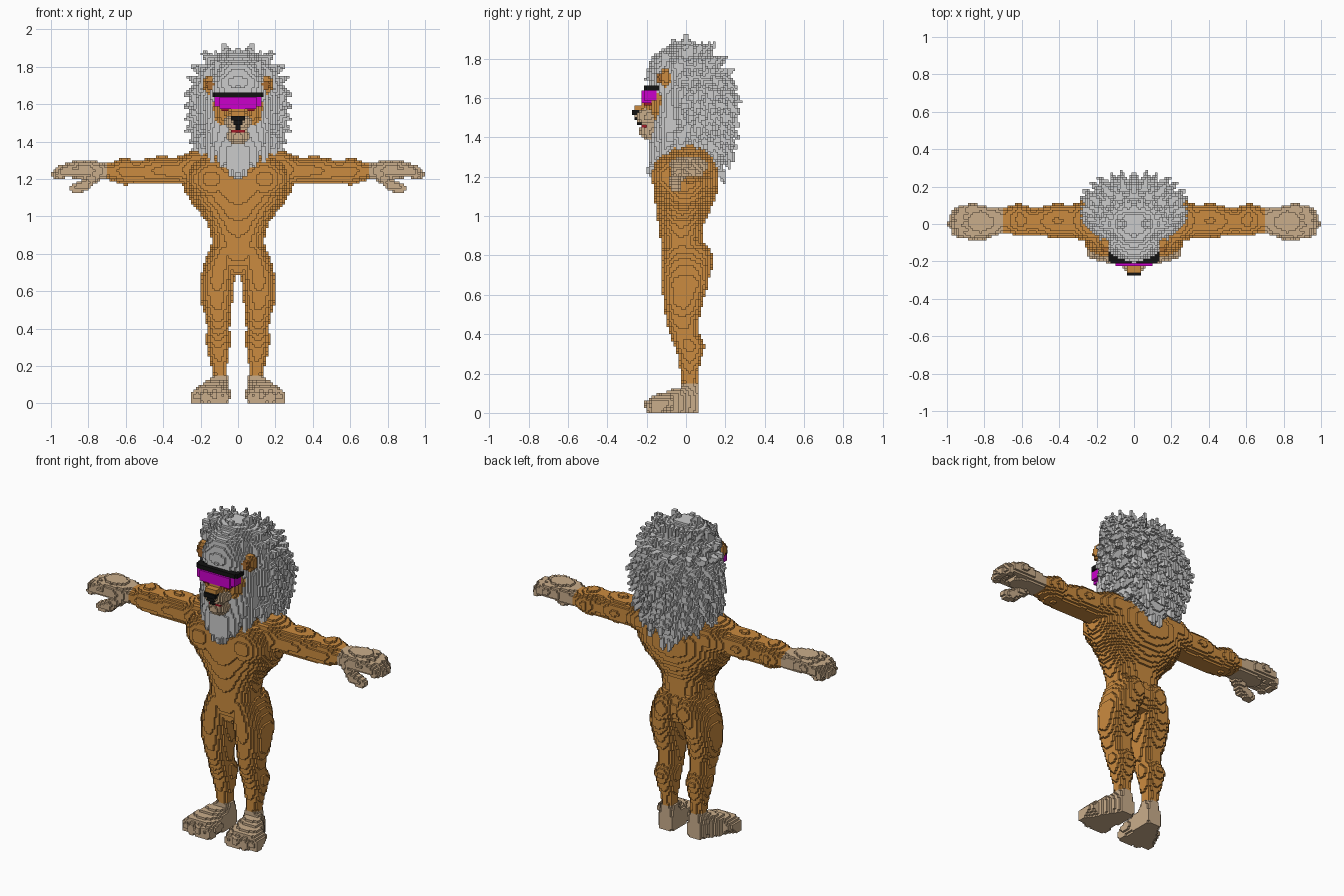
import bpy, math, random
from mathutils import Vector

random.seed(4)
H = 0.0125                      # voxel edge
cells = {}                      # (i, j, k) -> (part, colour)

COLOURS = {
    "golden_fur": (0.60, 0.26, 0.05), "tan_pads": (0.59, 0.42, 0.26),
    "silver_mane": (0.60, 0.60, 0.60), "black": (0.006, 0.006, 0.006),
    "magenta_lens": (0.60, 0.0, 0.60), "dark_red": (0.35, 0.01, 0.02),
    "inner_ear_brown": (0.40, 0.15, 0.03),
}


def fill(part, colour, lo, hi, inside):
    """Fill mirrored voxels inside a bounding box where the test holds."""
    a = [math.floor(v / H) for v in lo]
    b = [math.ceil(v / H) for v in hi]
    for i in range(max(0, a[0]), b[0]):
        for j in range(a[1], b[1]):
            for k in range(max(0, a[2]), b[2]):
                if inside((i + .5) * H, (j + .5) * H, (k + .5) * H):
                    cells[i, j, k] = cells[-i - 1, j, k] = (part, colour)


def blob(part, colour, c, r, p=2):
    fill(part, colour, [c[n] - r[n] for n in range(3)], [c[n] + r[n] for n in range(3)],
         lambda x, y, z: abs((x - c[0]) / r[0]) ** p + abs((y - c[1]) / r[1]) ** p
         + abs((z - c[2]) / r[2]) ** p <= 1)


def box(part, colour, lo, hi):
    fill(part, colour, lo, hi, lambda x, y, z: lo[0] < x < hi[0] and lo[1] < y < hi[1]
         and lo[2] < z < hi[2])


def tuft(part, colour, a, b, ra, rb):
    """Tapered capsule from a to b."""
    a, b = Vector(a), Vector(b)
    d, m = b - a, max(ra, rb)

    def test(x, y, z):
        q = Vector((x, y, z)) - a
        t = min(1, max(0, q.dot(d) / d.length_squared))
        return (q - d * t).length <= ra + (rb - ra) * t
    fill(part, colour, [min(a[n], b[n]) - m for n in range(3)],
         [max(a[n], b[n]) + m for n in range(3)], test)


def section(secs, t):
    """Smoothly blended section (cu, cv, ru, rv) at position t."""
    for s, e in zip(secs, secs[1:]):
        if s[0] <= t <= e[0]:
            f = (t - s[0]) / (e[0] - s[0])
            f = (f + f * f * (3 - 2 * f)) / 2
            return [s[n] + (e[n] - s[n]) * f for n in range(1, 5)]
    return None


def loft(part, colour, axis, secs, p=2.2):
    """Superelliptic sections along an axis; u, v are the other two axes in order."""
    u, v = [n for n in range(3) if n != axis]
    lo, hi = [0, 0, 0], [0, 0, 0]
    lo[axis], hi[axis] = secs[0][0], secs[-1][0]
    for n, c in ((u, 1), (v, 2)):
        lo[n] = min(s[c] - s[c + 2] for s in secs)
        hi[n] = max(s[c] + s[c + 2] for s in secs)
    cache = {}

    def test(*q):
        t = q[axis]
        if t not in cache:
            cache[t] = section(secs, t)
        s = cache[t]
        return s and abs((q[u] - s[0]) / s[2]) ** p + abs((q[v] - s[1]) / s[3]) ** p <= 1
    fill(part, colour, lo, hi, test)


# Body: torso, chest, seat, legs, arms
FUR, TAN, GREY = "golden_fur", "tan_pads", "silver_mane"
loft("body", FUR, 2, [
    (.69, 0, 0, .11, .09), (.78, 0, -.007, .15, .118), (.88, 0, -.022, .142, .108),
    (.95, 0, -.025, .158, .115), (1.02, 0, -.015, .2, .135), (1.08, 0, -.006, .255, .152),
    (1.15, 0, 0, .29, .165), (1.22, 0, 0, .3, .165), (1.3, 0, .012, .27, .133),
    (1.36, 0, .02, .2, .08)])
blob("body", FUR, (.14, -.08, 1.2), (.13, .095, .12))
blob("body", FUR, (.075, .05, .77), (.08, .09, .1))
loft("body", FUR, 2, [
    (.12, .095, .02, .036, .042), (.2, .1, .015, .043, .042), (.28, .103, .02, .058, .06),
    (.34, .107, .02, .068, .077), (.40, .105, -.008, .06, .075), (.46, .108, -.02, .068, .082),
    (.56, .115, -.015, .085, .1), (.66, .112, -.005, .094, .12), (.74, .097, 0, .088, .126),
    (.84, .075, -.01, .075, .11)])
loft("body", FUR, 0, [
    (.1, .02, 1.25, .12, .1), (.24, .02, 1.255, .115, .095), (.33, .015, 1.245, .09, .072),
    (.42, .018, 1.245, .09, .075), (.54, .012, 1.235, .072, .065), (.61, .025, 1.24, .086, .072),
    (.7, .02, 1.24, .068, .043)])

# Hands with curled fingers and a hanging thumb
loft("hands", TAN, 0, [
    (.7, .02, 1.24, .068, .044), (.76, .01, 1.245, .078, .05), (.82, .012, 1.25, .092, .05),
    (.89, .012, 1.25, .09, .044)], 2.6)
for y, tip in ((-.05, .95), (-.005, .972), (.04, .968), (.078, .945)):
    tuft("hands", TAN, (.86, y, 1.258), (tip - .03, y * .9, 1.245), .034, .032)
    tuft("hands", TAN, (tip - .03, y * .9, 1.245), (tip, y * .85, 1.222), .032, .025)
tuft("hands", TAN, (.76, -.03, 1.22), (.82, -.058, 1.17), .034, .032)
tuft("hands", TAN, (.82, -.058, 1.17), (.875, -.055, 1.15), .032, .025)
tuft("hands", TAN, (.82, -.058, 1.165), (.85, -.05, 1.145), .03, .026)

# Feet: ankle, splayed foot and four toes
loft("feet", TAN, 2, [(0, .095, .02, .05, .048), (.08, .095, .018, .046, .05),
                      (.155, .095, .018, .04, .042)], 2.6)
loft("feet", TAN, 1, [
    (-.18, .152, .04, .095, .045), (-.12, .146, .045, .095, .055), (-.05, .125, .05, .078, .075),
    (.02, .102, .055, .055, .09), (.065, .095, .045, .04, .06)], 3)
for x, y in ((.078, -.175), (.127, -.18), (.175, -.172), (.222, -.155)):
    tuft("feet", TAN, (x - .01, y + .06, .05), (x, y, .04), .035, .032)
    blob("feet", TAN, (x, y + .01, .025), (.03, .036, .028), 3)

# Mane: back mass, front mass with beard, and tapering tufts
BACK = [(1.22, 0, .12, .06, .07), (1.32, 0, .1, .14, .1), (1.4, 0, .07, .2, .14),
        (1.5, 0, .06, .235, .165), (1.6, 0, .06, .245, .175), (1.7, 0, .05, .23, .16),
        (1.78, 0, .02, .2, .14), (1.85, 0, 0, .13, .09), (1.885, 0, 0, .07, .05)]
loft("mane", GREY, 2, BACK, 2.4)
loft("mane", GREY, 2, [
    (1.2, 0, -.16, .02, .03), (1.27, 0, -.125, .075, .067), (1.35, 0, -.095, .14, .095),
    (1.42, 0, -.07, .18, .105), (1.6, 0, -.06, .18, .095), (1.66, 0, -.075, .165, .115),
    (1.72, 0, -.08, .15, .12), (1.8, 0, -.07, .12, .11), (1.87, 0, -.02, .08, .07)])
for row in range(10):
    z = 1.34 + row * .055
    cx, cy, rx, ry = section(BACK, z)
    rise = -.09 + .11 * max(0, (z - 1.5) / .34) if z < 1.7 else .02 + (z - 1.7) * .35
    for n in range(6):
        a = math.radians(-28 + n * 23.5 + (row % 2) * 10)
        ux, uy = math.cos(a), math.sin(a)
        e = (abs(ux) ** 2.4 + abs(uy) ** 2.4) ** (-1 / 2.4)
        px, py = ux * rx * e, cy + uy * ry * e
        out = random.uniform(.035, .055)
        tuft("mane", GREY, (px * .87, cy + (py - cy) * .85, z - rise * .4),
             (px + ux * out, py + abs(uy) * out * .7 + .015, z + rise * .6), .042, .008)
for a, b in (((.05, 0, 1.84), (.072, .0, 1.92)), ((.13, .01, 1.79), (.17, .02, 1.865)),
             ((.03, .07, 1.82), (.03, .12, 1.87)), ((0, -.05, 1.84), (0, -.06, 1.895)),
             ((.09, -.09, 1.78), (.11, -.12, 1.83)), ((.03, .13, 1.36), (.02, .19, 1.18)),
             ((.09, .13, 1.4), (.09, .22, 1.25)), ((.14, .1, 1.42), (.16, .19, 1.31)),
             ((.03, .14, 1.45), (.04, .225, 1.32)), ((.04, -.14, 1.35), (.035, -.185, 1.22)),
             ((.09, -.12, 1.38), (.085, -.17, 1.27)), ((.14, -.08, 1.4), (.14, -.13, 1.3)),
             ((0, -.13, 1.4), (0, -.185, 1.22)), ((.18, -.02, 1.4), (.2, -.03, 1.32)),
             ((.12, -.1, 1.45), (.11, -.15, 1.35)), ((0, -.13, 1.76), (0, -.2, 1.69))):
    tuft("mane", GREY, a, b, .05, .012)

# Ears with a darker inner bowl
blob("ears", FUR, (.15, -.105, 1.705), (.042, .028, .05))
blob("ears", "inner_ear_brown", (.15, -.135, 1.703), (.023, .016, .03))

# Face: cheeks, bridge, muzzle, mouth, chin, nose
blob("face", FUR, (0, -.1, 1.575), (.135, .092, .115), 2.5)
blob("face", FUR, (0, -.18, 1.545), (.06, .06, .045))
blob("muzzle", TAN, (.03, -.19, 1.505), (.042, .068, .045))
blob("muzzle", TAN, (0, -.165, 1.43), (.06, .072, .05))
box("mouth", "dark_red", (0, -.225, 1.45), (.0375, -.15, 1.4625))
box("nose", "black", (0, -.25, 1.4625), (.0125, -.2, 1.5))
box("nose", "black", (0, -.2625, 1.4875), (.025, -.2125, 1.5125))
box("nose", "black", (0, -.275, 1.5125), (.0375, -.2375, 1.5375))
box("muzzle", FUR, (0, -.2625, 1.5375), (.0375, -.2, 1.5625))

# Visor glasses: lens, lower tinted rim, top bar and temples
box("visor_lens", "magenta_lens", (0, -.225, 1.575), (.1, -.175, 1.6375))
box("visor_lens", "magenta_lens", (.1, -.2125, 1.5875), (.125, -.15, 1.6375))
box("visor_rim", "dark_red", (.05, -.2125, 1.5625), (.0875, -.175, 1.575))
box("visor_frame", "black", (0, -.2125, 1.6375), (.125, -.175, 1.6625))
box("visor_frame", "black", (.1125, -.2, 1.6375), (.1375, -.1375, 1.6625))

# One blocky mesh per part, keeping only exposed voxel faces
mats = {}
for name, rgb in COLOURS.items():
    mats[name] = bpy.data.materials.new(name)
    mats[name].diffuse_color = (*rgb, 1)
SIDES = {(1, 0, 0): ((1, 0, 0), (1, 1, 0), (1, 1, 1), (1, 0, 1)),
         (-1, 0, 0): ((0, 0, 0), (0, 0, 1), (0, 1, 1), (0, 1, 0)),
         (0, 1, 0): ((0, 1, 0), (0, 1, 1), (1, 1, 1), (1, 1, 0)),
         (0, -1, 0): ((0, 0, 0), (1, 0, 0), (1, 0, 1), (0, 0, 1)),
         (0, 0, 1): ((0, 0, 1), (1, 0, 1), (1, 1, 1), (0, 1, 1)),
         (0, 0, -1): ((0, 0, 0), (0, 1, 0), (1, 1, 0), (1, 0, 0))}
parts = {}
for (i, j, k), (part, colour) in cells.items():
    verts, faces, cols = parts.setdefault(part, ({}, [], []))
    for (a, b, c), quad in SIDES.items():
        if (i + a, j + b, k + c) not in cells:
            faces.append([verts.setdefault((i + x, j + y, k + z), len(verts))
                          for x, y, z in quad])
            cols.append(colour)
for part, (verts, faces, cols) in parts.items():
    if not faces:
        continue
    mesh = bpy.data.meshes.new(part)
    mesh.from_pydata([(x * H, y * H, z * H) for x, y, z in verts], [], faces)
    used = sorted(set(cols))
    for c in used:
        mesh.materials.append(mats[c])
    for poly, c in zip(mesh.polygons, cols):
        poly.material_index = used.index(c)
    bpy.context.collection.objects.link(bpy.data.objects.new(part, mesh))
